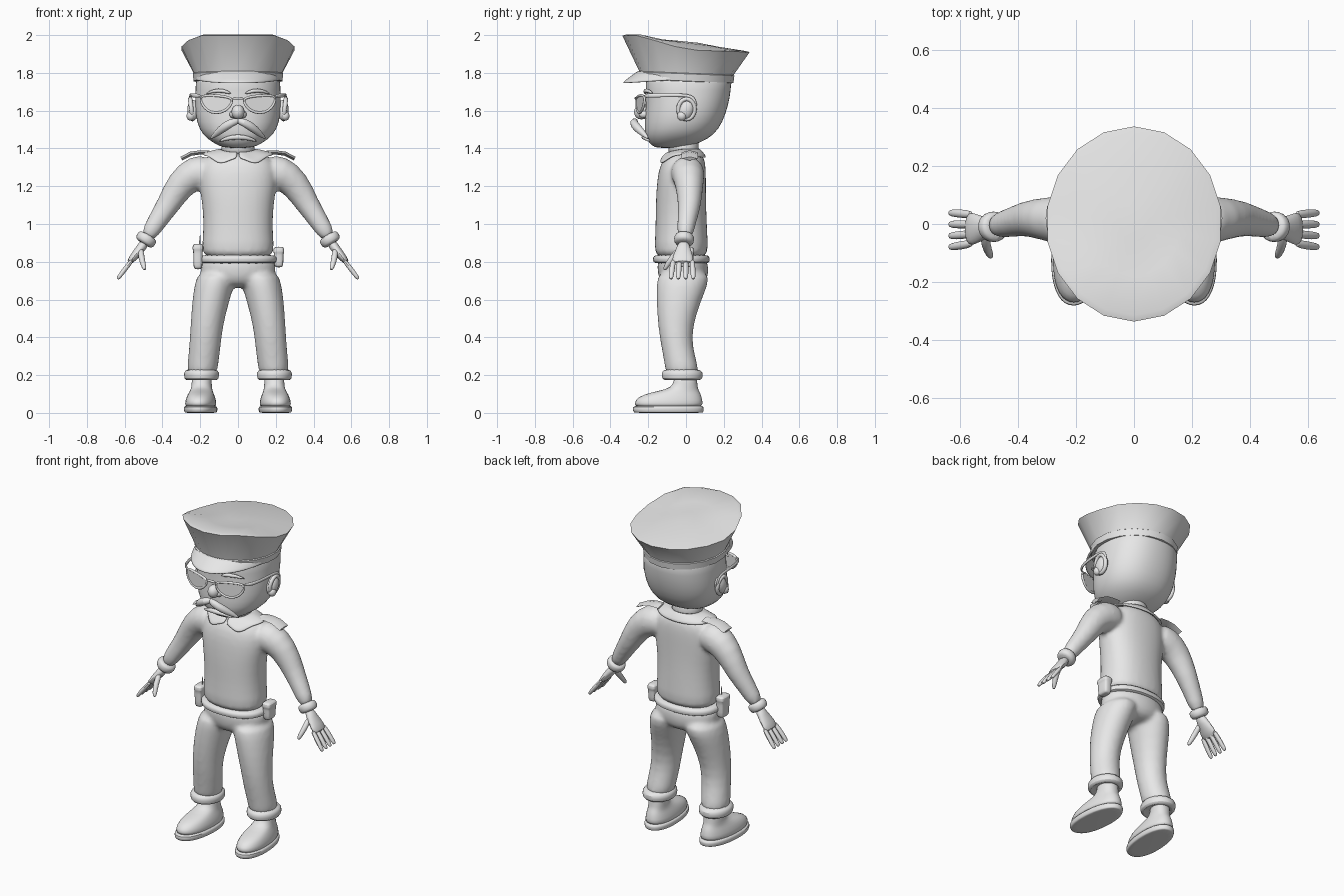
import bpy, bmesh, math
from mathutils import Vector

grey = bpy.data.materials.new("plain_grey")
grey.diffuse_color = (0.8, 0.8, 0.8, 1)
TAU = math.tau


def oval(z, cx, rx, yf, yb, n=20, power=1.0):
    """Horizontal oval ring; power below 1 makes it boxier."""
    def s(v):
        return math.copysign(abs(v) ** power, v)
    return [Vector((cx + rx * s(math.cos(TAU * i / n)),
                    (yf + yb) / 2 + (yb - yf) / 2 * s(math.sin(TAU * i / n)), z)) for i in range(n)]


def tube(path, n=12, ref=(0, 1, 0), loop=False):
    """Rings along a path of (x, y, z, side radius, ref radius)."""
    pts = [Vector(p[:3]) for p in path]
    rings, m = [], len(pts)
    for k, p in enumerate(path):
        a = pts[k - 1] if loop or k else pts[0]
        b = pts[(k + 1) % m] if loop else pts[min(k + 1, m - 1)]
        t = (b - a).normalized()
        side = t.cross(Vector(ref)).normalized()
        up = side.cross(t)
        rings.append([pts[k] + side * p[3] * math.cos(TAU * i / n) + up * p[-1] * math.sin(TAU * i / n)
                      for i in range(n)])
    return rings


def build(name, lofts, mirror=False, subsurf=1, voxel=0, smooth=6, loop=False, shear=0, solid=0,
          closed=True, angle=50):
    """Skin one or more ring stacks into a single object."""
    bm = bmesh.new()
    for rings in lofts:
        vs = [[bm.verts.new(p) for p in r] for r in rings]
        n = len(vs[0])
        for k in range(len(vs) if loop else len(vs) - 1):
            a, b = vs[k], vs[(k + 1) % len(vs)]
            for i in range(n if closed else n - 1):
                j = (i + 1) % n
                bm.faces.new((a[i], a[j], b[j], b[i]))
        if closed and not loop:
            bm.faces.new(vs[0][::-1])
            bm.faces.new(vs[-1])
    for v in bm.verts:
        v.co.x -= shear * v.co.y
    bmesh.ops.recalc_face_normals(bm, faces=bm.faces)
    me = bpy.data.meshes.new(name)
    bm.to_mesh(me)
    bm.free()
    me.materials.append(grey)
    ob = bpy.data.objects.new(name, me)
    bpy.context.collection.objects.link(ob)
    bpy.context.view_layer.objects.active = ob
    for o in bpy.context.selected_objects:
        o.select_set(False)
    ob.select_set(True)
    bpy.ops.object.shade_smooth_by_angle(angle=math.radians(angle))
    if solid:
        ob.modifiers.new("thickness", 'SOLIDIFY').thickness = solid
    if mirror:
        ob.modifiers.new("mirror", 'MIRROR').use_mirror_merge = False
    if subsurf:
        md = ob.modifiers.new("round", 'SUBSURF')
        md.levels = md.render_levels = subsurf
    if voxel:
        md = ob.modifiers.new("blend", 'REMESH')
        md.mode, md.voxel_size, md.use_smooth_shade = 'VOXEL', voxel, True
        md = ob.modifiers.new("relax", 'SMOOTH')
        md.factor, md.iterations = 0.5, smooth
    return ob


def blob(c, r, tilt=0):
    """Egg-shaped ring stack."""
    out = []
    for k in range(1, 10):
        a = math.pi * k / 10
        z = -math.cos(a)
        out.append([Vector((c[0] + r[0] * math.sin(a) * math.cos(TAU * i / 14),
                            c[1] + r[1] * math.sin(a) * math.sin(TAU * i / 14) + tilt * z,
                            c[2] + r[2] * z)) for i in range(14)])
    return out


# shirt: torso and sleeves blended together
torso = [oval(z, 0, rx, f, b, 20, 0.88) for z, rx, f, b in (
    (.80, .20, -.17, .12), (.90, .19, -.167, .117), (1.0, .185, -.162, .112), (1.1, .19, -.162, .108),
    (1.2, .207, -.157, .107), (1.28, .21, -.148, .107), (1.34, .19, -.125, .102), (1.385, .12, -.085, .08))]
sleeve = tube([(.13, 0, 1.28, .09, .09), (.225, .01, 1.275, .1, .095), (.305, .018, 1.215, .083, .078),
               (.37, .02, 1.10, .064, .064), (.425, .005, 1.02, .054, .052), (.49, -.01, .915, .045, .045)])
build("shirt", [torso, sleeve], mirror=True, voxel=.012, smooth=5)
build("shirt_hem", [[oval(z, 0, rx, f, b, 24, .9) for z, rx, f, b in (
    (.79, .19, -.155, .11), (.795, .206, -.175, .127), (.825, .208, -.178, .128), (.84, .195, -.165, .115))]])
build("sleeve_cuff", [tube([(.472, -.008, .942, .045, .045), (.478, -.009, .932, .058, .056),
                            (.495, -.011, .905, .058, .055), (.502, -.012, .894, .042, .042)])], mirror=True)

# hands
fingers = [tube([(.555, y, .815, .013, .015), (.598, y * 1.12, .762, .014, .016),
                 (.632, y * 1.2, .716, .012, .014), (.638, y * 1.2, .708, .006, .007)], 8)
           for y in (-.066, -.034, -.001, .032)]
palm = tube([(.49, -.012, .905, .028, .03), (.52, -.014, .865, .025, .04),
             (.555, -.017, .822, .022, .06), (.58, -.017, .79, .014, .056)], 12)
thumb = tube([(.515, -.03, .87, .018, .018), (.512, -.075, .82, .018, .018),
              (.497, -.108, .77, .014, .014), (.493, -.115, .756, .007, .007)], 8, (1, 0, 0))
build("hand", fingers + [palm, thumb], mirror=True)

# trousers: hips and legs blended together
hips = [oval(z, 0, rx, f, b) for z, rx, f, b in (
    (.84, .188, -.15, .105), (.78, .205, -.155, .122), (.71, .20, -.15, .12), (.66, .14, -.11, .08))]
leg = [oval(z, cx, rx, f, b) for z, cx, rx, f, b in (
    (.76, .105, .105, -.152, .13), (.68, .125, .107, -.158, .12), (.58, .147, .098, -.158, .075),
    (.45, .167, .086, -.148, .035), (.35, .175, .084, -.132, .035), (.25, .187, .083, -.112, .065),
    (.19, .19, .078, -.11, .07))]
build("trousers", [hips, leg], mirror=True, voxel=.012, smooth=6)
build("trouser_cuff", [[oval(z, .193, rx, f, b) for z, rx, f, b in (
    (.185, .06, -.08, .04), (.17, .078, -.11, .07), (.18, .093, -.13, .09), (.215, .096, -.132, .092),
    (.235, .08, -.115, .07))]], mirror=True)

# shoes with soles and ankles
build("shoe", [[oval(z, .192, rx, f, b, 20, .9) for z, rx, f, b in (
    (.025, .082, -.27, .088), (.05, .084, -.278, .092), (.085, .076, -.258, .085),
    (.108, .064, -.19, .075), (.125, .057, -.10, .065), (.15, .053, -.065, .06),
    (.22, .053, -.06, .058))]], mirror=True, shear=.06)
build("sole", [[oval(z, .192, rx, f, b, 20, .9) for z, rx, f, b in (
    (0, .082, -.272, .09), (.002, .084, -.276, .092), (.012, .089, -.285, .097), (.032, .089, -.285, .097),
    (.04, .08, -.27, .09))]], mirror=True, shear=.06)

# neck and head
build("neck", [[oval(z, 0, rx, f, b) for z, rx, f, b in (
    (1.36, .1, -.1, .08), (1.40, .085, -.095, .065), (1.48, .085, -.09, .07))]])
build("head", [[oval(z, 0, rx, f, b, 24, .88) for z, rx, f, b in (
    (1.402, .06, -.15, -.03), (1.412, .10, -.18, .03), (1.45, .165, -.212, .12), (1.50, .208, -.222, .175),
    (1.58, .229, -.218, .212), (1.67, .229, -.213, .235), (1.75, .225, -.215, .243),
    (1.80, .222, -.215, .24))]])
rim = [(.247 + .022 * math.sin(a) * .3, .003 + .045 * math.cos(a), 1.608 + .056 * math.sin(a), .013)
       for a in [TAU * i / 12 for i in range(12)]]
build("ear_rim", [tube(rim, 8, (1, 0, 0), True)], mirror=True, loop=True)
build("ear", [blob((.238, .0, 1.603), (.032, .045, .056), .012)], mirror=True)
build("ear_lobe", [blob((.25, -.022, 1.572), (.024, .026, .026))], mirror=True)
build("nose", [blob((0, -.235, 1.592), (.036, .042, .04)), blob((.026, -.222, 1.58), (.02, .028, .02))], mirror=True)
build("eyebrow", [tube([(.035, -.215, 1.69, .006), (.08, -.218, 1.708, .013), (.13, -.198, 1.705, .011),
                        (.17, -.175, 1.69, .004)], 8, (0, 0, 1))], mirror=True)
build("moustache", [tube([(-.01, -.262, 1.548, .014), (.03, -.282, 1.54, .023), (.075, -.262, 1.512, .025),
                          (.115, -.225, 1.478, .018), (.148, -.198, 1.45, .004)], 10, (0, 1, 0))], mirror=True)
build("mouth", [tube([(-.10, -.19, 1.437, .006), (-.055, -.215, 1.456, .013), (0, -.225, 1.462, .016),
                      (.055, -.215, 1.456, .013), (.10, -.19, 1.437, .006)], 8, (0, 0, 1))])

# sunglasses: lenses, frames, bridge and temples
outline = [(.03, 1.665), (.07, 1.676), (.14, 1.682), (.195, 1.68), (.2, 1.655), (.178, 1.612),
           (.14, 1.588), (.09, 1.588), (.052, 1.61), (.032, 1.64)]


def wrap(x):
    return -.262 + 1.1 * x * x


build("lens", [[[Vector((x, wrap(x) + d, z)) for x, z in outline] for d in (-.003, .003)]],
      mirror=True, subsurf=0)
build("lens_frame", [tube([(x, wrap(x), z, .008) for x, z in outline], 8, (0, 1, 0), True)],
      mirror=True, loop=True)
build("bridge", [tube([(-.035, -.26, 1.662, .007), (0, -.268, 1.668, .008), (.035, -.26, 1.662, .007)],
                      8, (0, 0, 1))])
build("temple", [tube([(.195, -.222, 1.678, .012, .008), (.235, -.19, 1.68, .012, .007),
                       (.25, -.08, 1.682, .01, .007), (.252, .01, 1.682, .01, .007),
                       (.252, .04, 1.668, .01, .007), (.25, .052, 1.635, .01, .007),
                       (.246, .045, 1.60, .009, .006)], 8, (1, 0, 0))], mirror=True)

# peaked cap: flared crown with a sloping low-poly rim
N = 18


def crown(scale_x, scale_y, height):
    angs = [TAU * (i + .5) / N for i in range(N)]
    return [Vector((scale_x * math.cos(a), scale_y * math.sin(a), height(math.sin(a)))) for a in angs]


def rim_z(s):
    return 1.922 + .075 * min(1, max(0, -s) * 1.35) - .012 * max(0, s)


cap = [crown(.20, .215, lambda s: 1.775),
       crown(.232, .246, lambda s: 1.762 - .008 * s),
       crown(.238, .25, lambda s: 1.80 - .014 * s),
       crown(.304, .337, rim_z),
       crown(.285, .315, lambda s: rim_z(s) + .006),
       crown(.16, .18, lambda s: 1.959 - .022 * s),
       crown(.05, .06, lambda s: 1.966 - .006 * s)]
build("cap_crown", [cap], subsurf=0, angle=45)
band = [crown(r, r + .013, lambda s, z=z: z - .01 * s) for r, z in
        ((.23, 1.755), (.238, 1.757), (.243, 1.795), (.236, 1.80))]
build("cap_band", [band], subsurf=0)
# visor sweeping down from the band
visor = []
for t in (0, .35, .7, 1):
    row = []
    for i in range(17):
        a = math.radians(195 + 150 * i / 16)
        f = max(0, -math.sin(a) - .2) / .8
        row.append(Vector(((.236 - .012 * t * f) * math.cos(a), .25 * math.sin(a) - .088 * t * f ** .8,
                           1.775 + .04 * f - t * (.012 + .053 * f))))
    visor.append(row)
build("cap_visor", [visor], closed=False, solid=.012)

# collar: open flap with two front points
collar = []
for t in (0, .5, 1):
    row = []
    for i in range(33):
        u = -1 + 2 * i / 32
        a = math.pi / 2 + u * math.radians(178)
        tip = max(0, 1 - abs(abs(u) - .84) / .13)
        rx, ry = .088 + .105 * t, .085 + .037 * t + .03 * t * tip
        y = ry * math.sin(a) - .012
        row.append(Vector((rx * math.cos(a), y, 1.402 - .026 * t + .2 * min(0, y + .02) - .035 * t * tip
                           - .022 * t * max(0, math.sin(a)))))
    collar.append(row)
build("collar", [collar], closed=False, solid=.014, subsurf=1)

# shoulder straps
strap = tube([(.15, .02, 1.378, .012, .042), (.20, .02, 1.379, .011, .043), (.25, .02, 1.372, .011, .043),
              (.30, .02, 1.346, .011, .043)], 4)
build("shoulder_strap", [strap], mirror=True, subsurf=0, angle=30)


# belt pouches and radio aerial
def pouch(cx, cy, z0, z1):
    return [oval(z, cx, w, cy - d, cy + d, 16, .5) for z, w, d in (
        (z0, .016, .03), (z0 + .008, .024, .038), ((z0 + z1) / 2, .025, .04), (z1 - .035, .025, .04),
        (z1 - .03, .03, .045), (z1 - .008, .029, .044), (z1, .018, .032))]


build("belt_pouch", [pouch(.216, 0, .77, .88)])
build("radio", [pouch(-.212, -.06, .76, .895)])
build("radio_aerial", [tube([(-.202, -.06, .88, .005), (-.202, -.06, .91, .004), (-.2, -.06, .945, .003)], 8)])
